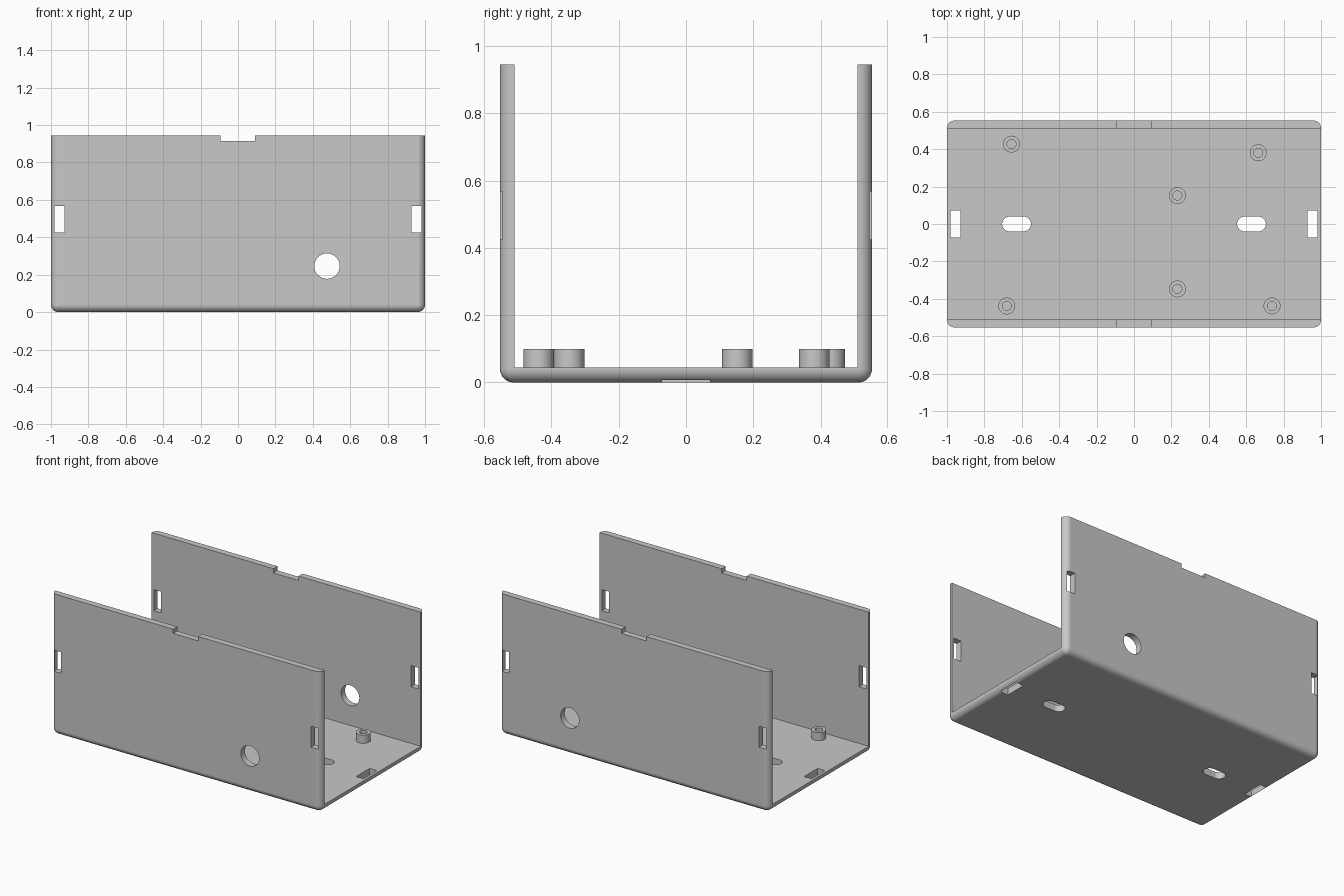
import bpy
import bmesh
from math import pi, radians
from mathutils import Matrix, Vector

if "Cube" in bpy.data.objects:
    bpy.data.objects.remove(bpy.data.objects["Cube"])

LENGTH, HALF_Y, HEIGHT, WALL, ROUND = 1.0, 0.553, 0.945, 0.043, 0.04

grey = bpy.data.materials.new("mid grey plastic")
grey.use_nodes = True
colour = (0.58, 0.58, 0.58, 1)
grey.diffuse_color = colour
grey.node_tree.nodes["Principled BSDF"].inputs["Base Color"].default_value = colour


def finish(bm, name):
    bmesh.ops.recalc_face_normals(bm, faces=bm.faces)
    mesh = bpy.data.meshes.new(name)
    bm.to_mesh(mesh)
    bm.free()
    mesh.materials.append(grey)
    obj = bpy.data.objects.new(name, mesh)
    bpy.context.collection.objects.link(obj)
    return obj


def box(name, low, high, bevel=0):
    low, high = Vector(low), Vector(high)
    bm = bmesh.new()
    bmesh.ops.create_cube(bm, size=1, matrix=Matrix.Translation((low + high) / 2)
                          @ Matrix.Diagonal((*(high - low), 1)))
    if bevel:
        bmesh.ops.bevel(bm, geom=bm.edges[:], offset=bevel, segments=7,
                        profile=0.5, affect='EDGES')
    return finish(bm, name)


def rod(name, radius, depth, matrix):
    bm = bmesh.new()
    bmesh.ops.create_cone(bm, cap_ends=True, segments=48, radius1=radius,
                          radius2=radius, depth=depth, matrix=matrix)
    return finish(bm, name)


def oblong(name, x, half_run, radius):
    # Rod stretched apart along x into a slot shape
    bm = bmesh.new()
    bmesh.ops.create_cone(bm, cap_ends=True, segments=48, radius1=radius,
                          radius2=radius, depth=0.3)
    middle = [v for v in bm.verts if abs(v.co.x) < 1e-5]
    bmesh.ops.delete(bm, geom=middle, context='VERTS')
    bm.free()
    bm = bmesh.new()
    for z in (-0.15, 0.15):
        ring = []
        for side, start in ((1, -pi / 2), (-1, pi / 2)):
            for i in range(17):
                spoke = Matrix.Rotation(start + pi * i / 16, 3, 'Z') @ Vector((radius, 0, 0))
                ring.append(bm.verts.new(spoke + Vector((x + side * half_run, 0, z))))
        bm.faces.new(ring)
    bmesh.ops.bridge_loops(bm, edges=bm.edges[:])
    return finish(bm, name)


def cut(target, cutter):
    cutter.hide_render = True
    mod = target.modifiers.new("cut", 'BOOLEAN')
    mod.operation, mod.solver, mod.object = 'DIFFERENCE', 'EXACT', cutter
    bpy.context.view_layer.objects.active = target
    bpy.ops.object.modifier_apply(modifier=mod.name)
    bpy.data.objects.remove(cutter)


def smooth(obj):
    bpy.ops.object.select_all(action='DESELECT')
    obj.select_set(True)
    bpy.context.view_layer.objects.active = obj
    bpy.ops.object.shade_smooth_by_angle(angle=radians(30))
    obj.modifiers.new("weighted normals", 'WEIGHTED_NORMAL').keep_sharp = True


# Tray: rounded block hollowed to a U, open at the top and both ends
tray = box("case_tray", (-LENGTH, -HALF_Y, 0), (LENGTH, HALF_Y, HEIGHT + 0.2), ROUND)
inner = HALF_Y - WALL
cut(tray, box("lid_cutter", (-2, -2, HEIGHT), (2, 2, 2)))
cut(tray, box("inside_cutter", (-2, -inner, 0.045), (2, inner, 2)))

# Notches in the top edge of both walls
cut(tray, box("notch_cutter", (-0.094, -2, 0.916), (0.092, 2, 2)))

# Cable hole through both walls
across = Matrix.Translation((0.476, 0, 0.246)) @ Matrix.Rotation(pi / 2, 4, 'X')
cut(tray, rod("cable_hole_cutter", 0.068, 3, across))

# Clip slots near each end of the walls and floor, and oblong mounting slots
for side in (-1, 1):
    near, far = sorted((side * 0.928, side * 0.982))
    cut(tray, box("wall_slot_cutter", (near, -2, 0.425), (far, 2, 0.567)))
    cut(tray, box("floor_slot_cutter", (near, -0.072, -1), (far, 0.072, 0.3)))
    cut(tray, oblong("mount_slot_cutter", side * 0.628, 0.037, 0.04))
smooth(tray)

# Hollow standoffs for the boards
spots = [(-0.655, 0.427), (0.664, 0.381), (0.232, 0.152),
         (0.232, -0.347), (-0.68, -0.438), (0.738, -0.438)]
for number, (x, y) in enumerate(spots, 1):
    bm = bmesh.new()
    profile = [(0.045, 0.04), (0.045, 0.1), (0.024, 0.1), (0.024, 0.04)]
    verts = [bm.verts.new((r, 0, z)) for r, z in profile]
    edges = [bm.edges.new((verts[i - 1], verts[i])) for i in range(4)]
    bmesh.ops.spin(bm, geom=verts + edges, cent=(0, 0, 0), axis=(0, 0, 1),
                   angle=2 * pi, steps=40, use_merge=True)
    bmesh.ops.remove_doubles(bm, verts=bm.verts, dist=1e-5)
    bmesh.ops.translate(bm, verts=bm.verts, vec=(x, y, 0))
    smooth(finish(bm, f"standoff_{number}"))
